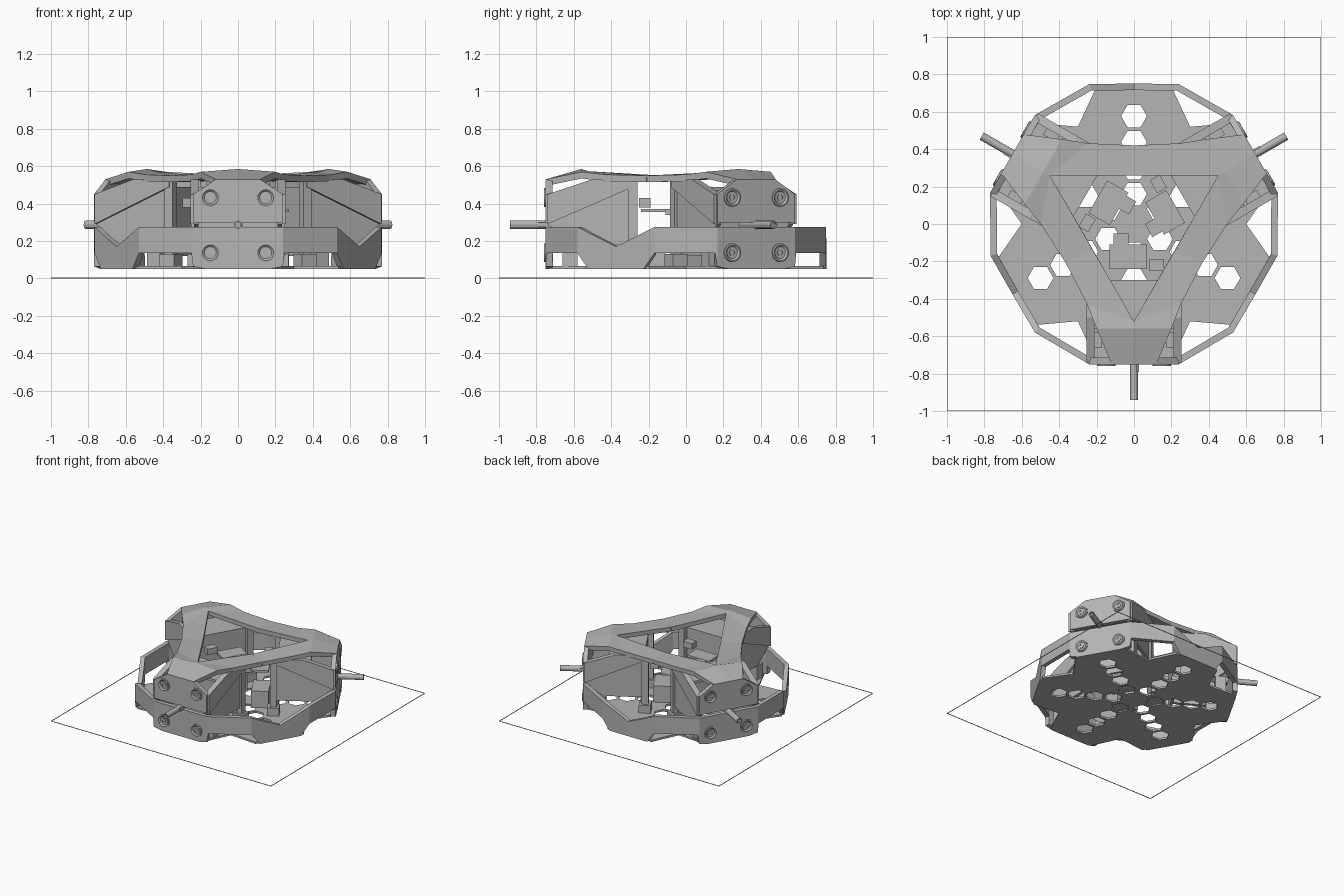
import bpy, bmesh, math
from mathutils import Matrix, Vector

if "Cube" in bpy.data.objects:
    bpy.data.objects.remove(bpy.data.objects["Cube"])

shade = (0.46, 0.46, 0.46, 1)
grey = bpy.data.materials.new("plain grey")
grey.use_nodes = True
grey.diffuse_color = shade
grey.node_tree.nodes["Principled BSDF"].inputs["Base Color"].default_value = shade


def finish(name, bm, turn=0):
    bmesh.ops.remove_doubles(bm, verts=bm.verts, dist=0.0005)
    bmesh.ops.recalc_face_normals(bm, faces=bm.faces)
    me = bpy.data.meshes.new(name)
    bm.to_mesh(me)
    me.materials.append(grey)
    ob = bpy.data.objects.new(name, me)
    ob.rotation_euler.z = turn
    bpy.context.collection.objects.link(ob)
    return ob


def three(name, bm, mirror=False):
    """Place a front-arm part on all three arms, optionally mirrored in x."""
    if mirror:
        geom = bm.verts[:] + bm.edges[:] + bm.faces[:]
        bmesh.ops.mirror(bm, geom=geom, axis='X', merge_dist=0.0005)
    return [finish(name + "_" + side, bm.copy(), math.radians(a))
            for side, a in (("front", 0), ("left", 120), ("right", 240))]


def prism(bm, pts, offset):
    """Extrude a planar outline by a vector."""
    face = bm.faces.new([bm.verts.new(p) for p in pts])
    ext = bmesh.ops.extrude_face_region(bm, geom=[face], use_keep_orig=True)["geom"]
    bmesh.ops.translate(bm, vec=offset, verts=[v for v in ext if isinstance(v, bmesh.types.BMVert)])


def box(bm, lo, hi):
    prism(bm, [(lo[0], lo[1], lo[2]), (hi[0], lo[1], lo[2]), (hi[0], hi[1], lo[2]), (lo[0], hi[1], lo[2])],
          (0, 0, hi[2] - lo[2]))


def lathe(bm, rings, sides, centre):
    """Rings of (radius, y) around an axis along y."""
    rows = []
    for r, y in rings:
        rows.append([bm.verts.new((centre[0] + r * math.cos(math.tau * i / sides), y,
                                   centre[1] + r * math.sin(math.tau * i / sides))) for i in range(sides)])
    for a, b in zip(rows, rows[1:]):
        for i in range(sides):
            j = (i + 1) % sides
            bm.faces.new((a[i], a[j], b[j], b[i]))
    bm.faces.new(rows[-1])


def solidify(objects, depth):
    for ob in objects:
        mod = ob.modifiers.new("thickness", 'SOLIDIFY')
        mod.thickness, mod.offset, mod.use_even_offset = depth, -1, True


# Thin square outline on the floor
bm = bmesh.new()
w = 0.004
for s in (-1, 1):
    box(bm, (-1, s - w * (s > 0), 0), (1, s + w * (s < 0), w))
    box(bm, (s - w * (s > 0), -1, 0), (s + w * (s < 0), 1, w))
finish("floor_outline", bm)

# Six-lobed base plate with rows of hexagonal holes
bm = bmesh.new()
outline = []
for k in range(6):
    rot = Matrix.Rotation(math.radians(60 * k), 3, 'Z')
    outline += [rot @ Vector(p) for p in ((0.2, 0.735, 0.05), (-0.2, 0.735, 0.05), (-0.3, 0.52, 0.05))]
prism(bm, outline, (0, 0, 0.016))
plate = finish("base_plate", bm)
bm = bmesh.new()
for k in range(6):
    rot = Matrix.Rotation(math.radians(60 * k), 3, 'Z')
    for row in range(4):
        c = Vector((0, 0.16 + 0.139 * row, 0))
        hexa = [rot @ (c + Vector((0.069 * math.cos(math.pi * i / 3), 0.069 * math.sin(math.pi * i / 3), 0)))
                for i in range(6)]
        prism(bm, hexa, (0, 0, 0.2))
cutter = finish("hole_cutter", bm)
cutter.hide_render = True
cut = plate.modifiers.new("holes", 'BOOLEAN')
cut.operation, cut.object, cut.solver = 'DIFFERENCE', cutter, 'EXACT'
bpy.context.view_layer.update()
done = bpy.data.meshes.new_from_object(plate.evaluated_get(bpy.context.evaluated_depsgraph_get()))
plate.modifiers.clear()
plate.data = done
bpy.data.objects.remove(cutter)

# Lower shell: columns of (x, y, top, bottom) from arm centre to corner centre
columns = [(0, -0.75, 0.275, 0.05), (0.17, -0.75, 0.275, 0.05), (0.24, -0.75, 0.275, 0.065),
           (0.25, -0.744, 0.275, 0.135), (0.53, -0.58, 0.275, 0.135),
           (0.564, -0.522, 0.245, 0.05), (0.65, -0.375, 0.17, 0.05)]
bm = bmesh.new()
for (ax, ay, at, ab), (bx, by, bt, bb) in zip(columns, columns[1:]):
    bm.faces.new([bm.verts.new(p) for p in ((ax, ay, at), (ax, ay, ab), (bx, by, bb), (bx, by, bt))])
shells = three("lower_shell", bm, True)
for ob in shells:
    # outward normals so that the thickness grows inward
    if ob.data.polygons[0].normal.y > 0:
        ob.data.flip_normals()
solidify(shells, 0.035)

# Upper cover: triangular ring with three tapering arms
bm = bmesh.new()
tip, inner, outer = (0, -0.52, 0.573), (0.225, -0.13, 0.55), (0.364, -0.21, 0.55)
neck, hip, mid = (0.25, -0.43, 0.555), (0.2, -0.56, 0.57), (0, -0.56, 0.585)
end, end_mid = (0.12, -0.75, 0.53), (0, -0.75, 0.53)
for quad in ((tip, inner, outer, neck), (tip, neck, hip, mid), (mid, hip, end, end_mid)):
    bm.faces.new([bm.verts.new(p) for p in quad])
covers = three("upper_cover", bm, True)
for ob in covers:
    if ob.data.polygons[0].normal.z < 0:
        ob.data.flip_normals()
solidify(covers, 0.035)

# Upper front plate of each arm
bm = bmesh.new()
prism(bm, [(-0.24, -0.75, 0.3), (0.24, -0.75, 0.3), (0.24, -0.75, 0.45), (0.12, -0.75, 0.529),
           (-0.12, -0.75, 0.529), (-0.24, -0.75, 0.45)], (0, 0.035, 0))
three("arm_face", bm)

# Side panels of each arm with a raised upper half above a diagonal
bm = bmesh.new()
prism(bm, [(0.21, y, z) for y, z in ((-0.74, 0.29), (-0.74, 0.45), (-0.5, 0.53), (-0.28, 0.52),
                                     (-0.28, 0.18), (-0.6, 0.18))], (0.025, 0, 0))
prism(bm, [(0.235, y, z) for y, z in ((-0.74, 0.29), (-0.74, 0.45), (-0.5, 0.53), (-0.28, 0.52),
                                      (-0.28, 0.49))], (0.02, 0, 0))
three("arm_side_panel", bm, True)

# Inner housing that closes the arm under the cover
bm = bmesh.new()
box(bm, (-0.21, -0.56, 0.47), (0.21, -0.3, 0.49))
box(bm, (-0.21, -0.32, 0.12), (0.21, -0.3, 0.48))
three("arm_housing", bm)

# Pillars with wider feet between base and cover
bm = bmesh.new()
box(bm, (0.2, -0.31, 0.06), (0.25, -0.26, 0.525))
box(bm, (0.18, -0.33, 0.06), (0.27, -0.24, 0.13))
box(bm, (0.17, -0.66, 0.06), (0.24, -0.58, 0.18))
three("pillar", bm, True)

# Equipment around the middle
bm = bmesh.new()
box(bm, (-0.13, -0.24, 0.355), (0.07, -0.11, 0.372))
box(bm, (-0.11, -0.11, 0.34), (-0.03, -0.05, 0.37))
box(bm, (0.08, -0.25, 0.38), (0.16, -0.19, 0.43))
box(bm, (-0.13, -0.24, 0.06), (0.07, -0.11, 0.2))
three("equipment_tray", bm)

# Recessed bolts
bm = bmesh.new()
for x in (-0.148, 0.148):
    for z in (0.138, 0.433):
        lathe(bm, ((0.05, -0.745), (0.05, -0.758), (0.042, -0.76), (0.032, -0.751)), 24, (x, z))
        lathe(bm, ((0.021, -0.75), (0.021, -0.756), (0.014, -0.756), (0.014, -0.752)), 6, (x, z))
three("bolts", bm)

# Barrel sticking out of each arm
bm = bmesh.new()
lathe(bm, ((0.022, -0.6), (0.022, -0.94), (0.014, -0.94), (0.014, -0.92)), 12, (0, 0.287))
box(bm, (0.01, -0.79, 0.275), (0.026, -0.74, 0.3))
three("barrel", bm)
